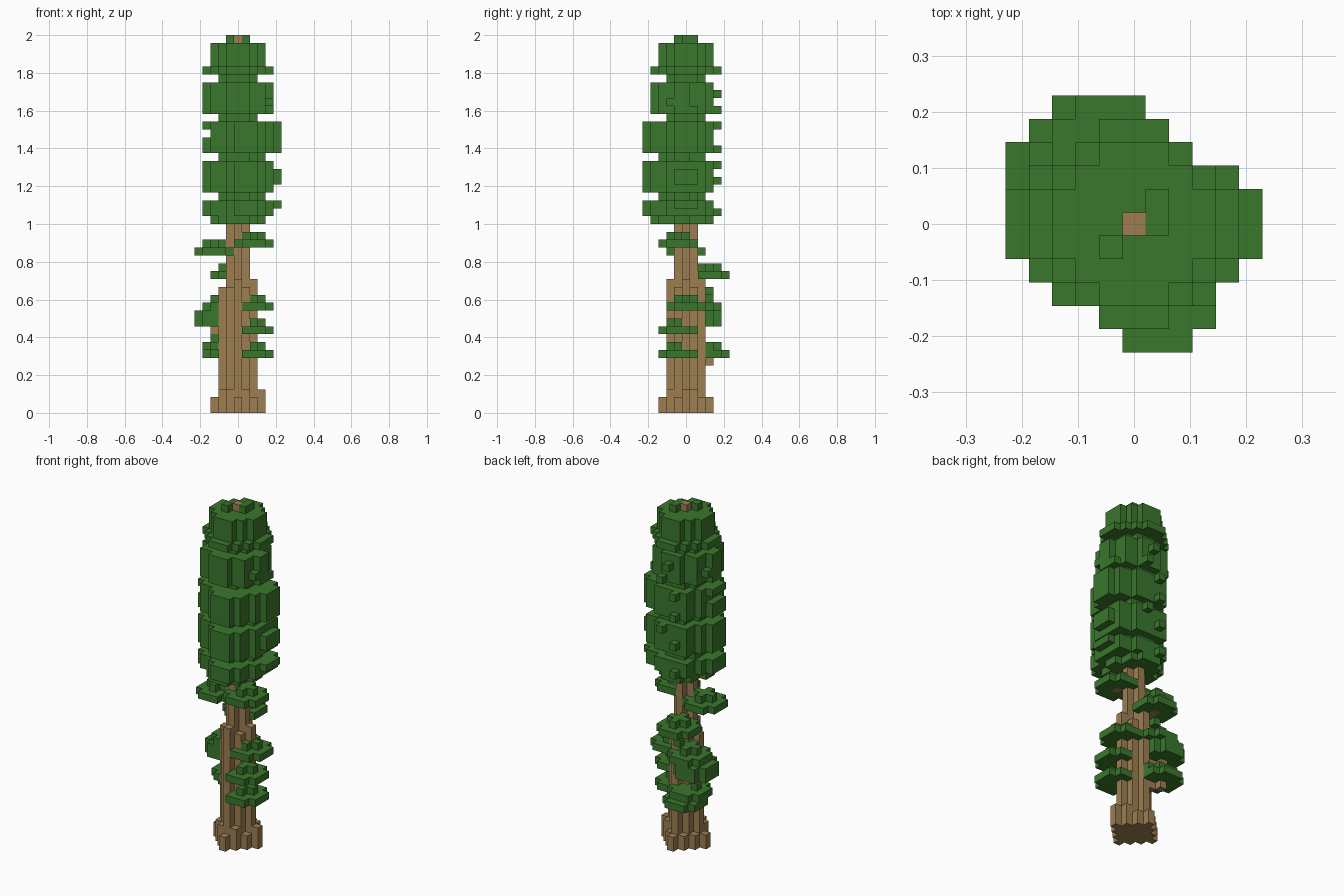
import bpy, bmesh, random
from mathutils import Vector

random.seed(7)
V = 2 / 48            # edge of one block
wood, leaf = set(), set()

cube = bpy.data.objects.get("Cube")
if cube:
    bpy.data.objects.remove(cube, do_unlink=True)


def material(name, color):
    m = bpy.data.materials.new(name)
    m.diffuse_color = color
    m.use_nodes = True
    m.node_tree.nodes["Principled BSDF"].inputs["Base Color"].default_value = color
    return m


def diamond(r):
    span = range(-r, r + 1)
    return [(x, y) for x in span for y in span if abs(x) + abs(y) <= r]


def disc(cx, cy, z, r2=5):
    """Flat round patch of leaves, one block thick."""
    span = range(-2, 3)
    leaf.update((cx + x, cy + y, z) for x in span for y in span if x * x + y * y <= r2)


def oval(z, x0, x1, y0, y1):
    """Round layer of leaves filling the given block range, with a few stray corners."""
    cx, cy = (x0 + x1) / 2, (y0 + y1) / 2
    a, b = (x1 - x0 + 1) / 2, (y1 - y0 + 1) / 2
    for x in range(x0, x1 + 1):
        for y in range(y0, y1 + 1):
            d = ((x - cx) / a) ** 2 + ((y - cy) / b) ** 2
            if d <= 0.85 or (0.93 < d < 0.95 and random.random() < 0.25):
                leaf.add((x, y, z))


def wide(z, x0, x1, y0, y1):
    """Widest crown layer: a disc with slightly twisted corners, clipped to the range."""
    for x in range(x0, x1 + 1):
        for y in range(y0, y1 + 1):
            dx, dy = x - 0.5, y + 0.5
            r2 = dx * dx + dy * dy
            twisted = dx * dy * (abs(dx) - abs(dy)) > 0
            if r2 < 18 or r2 == 20.5 or (r2 < 23 and twisted):
                leaf.add((x, y, z))


def bough(cx, cy, z):
    """Wooden limb from the trunk to the middle of a leaf patch."""
    n = max(abs(cx), abs(cy))
    for i in range(n + 1):
        wood.add((round(cx * i / n), round(cy * i / n), z))


# Trunk: flared root ring, thick lower part, thin upper part, single-block tip
for x, y in diamond(3):
    ring = abs(x) + abs(y)
    if ring == 3:
        top = 3 if x == 3 else 2 if 0 in (x, y) else random.choice((2, 3))
    elif ring == 2:
        top = 16 if x == -2 else 17 if 0 in (x, y) else random.choice((16, 17))
    else:
        top = 48 if ring == 0 else 26
    wood.update((x, y, z) for z in range(top))

# Side boughs: a round patch with a smaller tuft on top
for cx, cy, z in [(2, -1, 7), (2, -1, 10), (2, 0, 13), (-1, 3, 17),
                  (-3, 0, 20), (2, -1, 21), (-2, 2, 13)]:
    disc(cx, cy, z)
    disc(cx, cy, z + 1, 1)
    if z > 16:
        bough(cx, cy, z)

# Thicker clumps on the back right side
disc(-2, 3, 7)
disc(-2, 2, 8)
disc(-3, 2, 11)
disc(-3, 2, 12)
leaf.update([(-3, 2, 9), (-1, 3, 15)])
bough(-3, 2, 10)
bough(-2, 3, 6)

# Crown: wide tiers split by narrow necks (shape, first row, last row, x and y range)
TIERS = [(oval, 24, 24, -3, 3, -4, 3), (wide, 25, 25, -4, 4, -5, 3),
         (wide, 26, 26, -4, 5, -5, 3), (oval, 27, 27, -2, 3, -3, 2),
         (wide, 28, 28, -4, 4, -5, 3), (wide, 29, 30, -4, 5, -5, 3),
         (wide, 31, 31, -4, 4, -5, 3), (oval, 32, 32, -2, 3, -3, 2),
         (wide, 33, 34, -4, 5, -5, 3), (wide, 35, 35, -3, 5, -5, 3),
         (wide, 36, 36, -4, 5, -5, 3), (oval, 37, 37, -2, 2, -2, 2),
         (oval, 38, 41, -4, 4, -4, 3), (oval, 42, 42, -2, 2, -2, 2),
         (oval, 43, 43, -4, 4, -4, 4), (oval, 44, 46, -3, 3, -3, 3)]
for shape, first, last, *box in TIERS:
    for z in range(first, last + 1):
        shape(z, *box)

# Single blocks standing out of the crown
for z in (25, 29, 31, 33, 36, 38, 40):
    leaf.add((random.choice((-1, 0, 1)), 4, z))
leaf.update([(1, 0, 47), (1, 1, 47), (-1, -1, 47)])

leaf -= wood
solid = wood | leaf


def build(name, cells, mat):
    """Mesh of the open block sides only."""
    bm = bmesh.new()
    for c in sorted(cells):
        for axis in range(3):
            for s in (-1, 1):
                near = list(c)
                near[axis] += s
                if tuple(near) in solid:
                    continue
                n, u, w = Vector(), Vector(), Vector()
                n[axis], u[(axis + 1) % 3], w[(axis + 2) % 3] = s, s, 1
                mid = Vector(c) + Vector((0, 0, 0.5)) + n / 2
                corners = [mid + (i * u + j * w) / 2
                           for i, j in ((-1, -1), (1, -1), (1, 1), (-1, 1))]
                bm.faces.new([bm.verts.new(p * V) for p in corners])
    bmesh.ops.remove_doubles(bm, verts=bm.verts, dist=V / 100)
    mesh = bpy.data.meshes.new(name)
    bm.to_mesh(mesh)
    bm.free()
    mesh.materials.append(mat)
    bpy.context.collection.objects.link(bpy.data.objects.new(name, mesh))


build("trunk", wood, material("bark brown", (0.34, 0.21, 0.083, 1)))
build("foliage", leaf, material("leaf green", (0.042, 0.185, 0.025, 1)))
